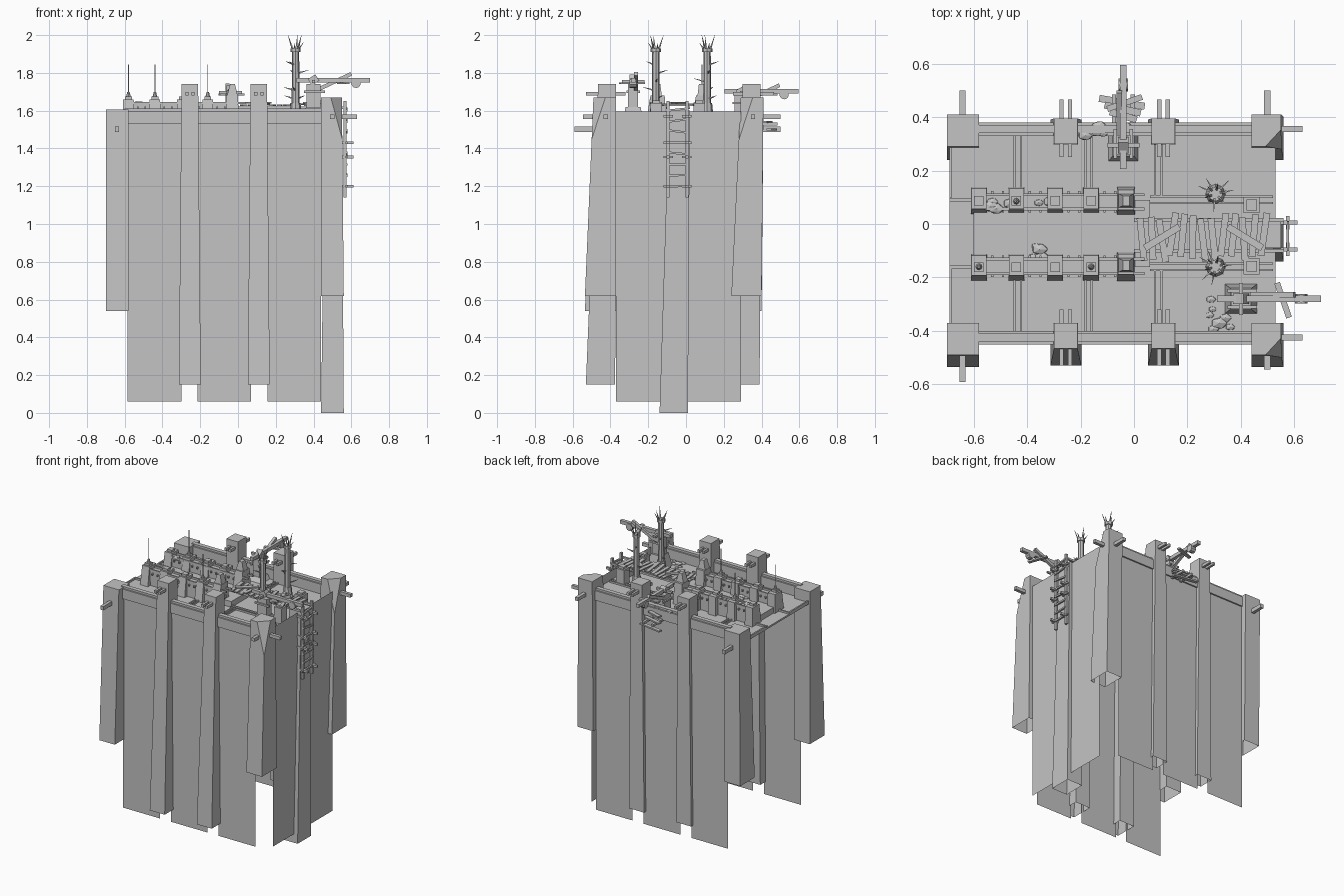
import bpy, bmesh, math, random
from mathutils import Vector, Matrix

cube = bpy.data.objects.get("Cube")
if cube:
    bpy.data.objects.remove(cube)
random.seed(4)

stone = bpy.data.materials.new("stone_grey")
stone.use_nodes = True
GREY = (0.55, 0.55, 0.55, 1)
stone.diffuse_color = GREY
stone.node_tree.nodes["Principled BSDF"].inputs["Base Color"].default_value = GREY


def finish(bm, name):
    bmesh.ops.recalc_face_normals(bm, faces=bm.faces)
    mesh = bpy.data.meshes.new(name)
    bm.to_mesh(mesh)
    bm.free()
    mesh.materials.append(stone)
    ob = bpy.data.objects.new(name, mesh)
    bpy.context.collection.objects.link(ob)
    return ob


def frustum(name, low, high, z0, z1, cut=None, hollow=False):
    """Block between two (x0, x1, y0, y1) rectangles; cut = chipped plane."""
    bm = bmesh.new()
    rings = [[bm.verts.new((r[i], r[j], z)) for i, j in ((0, 2), (1, 2), (1, 3), (0, 3))]
             for r, z in ((low, z0), (high, z1))]
    bm.faces.new(rings[1])
    for k in range(4):
        n = (k + 1) % 4
        bm.faces.new((rings[0][k], rings[0][n], rings[1][n], rings[1][k]))
    base = bm.faces.new(rings[0])
    if cut:
        bmesh.ops.bisect_plane(bm, geom=bm.verts[:] + bm.edges[:] + bm.faces[:],
                               plane_co=cut[0], plane_no=cut[1], clear_outer=True)
        bmesh.ops.holes_fill(bm, edges=[e for e in bm.edges if e.is_boundary])
    if hollow:
        bmesh.ops.recalc_face_normals(bm, faces=bm.faces)
        bm.faces.remove(base)
    return finish(bm, name)


def box(name, x0, x1, y0, y1, z0, z1):
    return frustum(name, (x0, x1, y0, y1), (x0, x1, y0, y1), z0, z1)


def sheet(name, a, b, z0, z1):
    """Upright single-sided wall panel between two plan points."""
    bm = bmesh.new()
    bm.faces.new([bm.verts.new(p) for p in ((*a, z0), (*b, z0), (*b, z1), (*a, z1))])
    return finish(bm, name)


def beam(name, a, b, w, h=None, tip=1.0, sides=4):
    """Straight bar from a to b; square by default, pointed when tip is small."""
    a, b = Vector(a), Vector(b)
    d = b - a
    bm = bmesh.new()
    r = w * 0.7071 if sides == 4 else w / 2
    bmesh.ops.create_cone(bm, cap_ends=True, segments=sides, radius1=r,
                          radius2=r * tip, depth=d.length)
    if sides == 4:
        bmesh.ops.rotate(bm, verts=bm.verts, matrix=Matrix.Rotation(math.pi / 4, 3, 'Z'))
    bmesh.ops.scale(bm, vec=(1, (h or w) / w, 1), verts=bm.verts)
    z = d.normalized()
    x = Vector((0, 0, 1)).cross(z)
    x = x.normalized() if x.length > 0.01 else Vector((1, 0, 0))
    rot = Matrix((x, z.cross(x), z)).transposed().to_4x4()
    bmesh.ops.transform(bm, verts=bm.verts, matrix=Matrix.Translation((a + b) / 2) @ rot)
    return finish(bm, name)


def rubble(name, cx, cy, z, rx, ry, count):
    for _ in range(count):
        bm = bmesh.new()
        bmesh.ops.create_icosphere(bm, subdivisions=1, radius=random.uniform(0.012, 0.026))
        bmesh.ops.scale(bm, vec=(1.3, 0.9, 0.6), verts=bm.verts)
        bmesh.ops.translate(bm, verts=bm.verts, vec=(cx + random.uniform(-rx, rx),
                                                     cy + random.uniform(-ry, ry), z))
        finish(bm, name)


DECK, WALK = 1.53, 1.57

# Deck slab and upright outer walls; the left side stays open
box("deck", -0.69, 0.53, -0.44, 0.37, DECK - 0.012, DECK)
for x0, x1 in ((-0.585, -0.30), (-0.215, 0.07), (0.155, 0.44)):
    sheet("front_wall", (x0, -0.435), (x1, -0.435), 0.06, 1.59)
    sheet("back_wall", (x1, 0.37), (x0, 0.37), 0.06, 1.59)
for y0, y1 in ((-0.37, -0.10), (-0.02, 0.29)):
    sheet("right_wall", (0.53, y0), (0.53, y1), 0.06, 1.595)

# Parapets along the front and back
for name, y0, y1 in (("front_parapet", -0.45, -0.40), ("back_parapet", 0.33, 0.38)):
    box(name, -0.60, 0.46, y0, y1, DECK, 1.598)
    box(name + "_coping", -0.60, 0.46, y0 + 0.01, y1 - 0.01, 1.598, 1.612)

# Corner pillars, chipped on the right side
for name, low, high in (("front", (-0.535, -0.37), (-0.49, -0.37)),
                        ("back", (0.24, 0.40), (0.29, 0.41))):
    frustum(name + "_left_corner_pillar", (-0.70, -0.58) + low, (-0.70, -0.58) + high,
            0.54, 1.607, hollow=True)
    frustum(name + "_right_corner_pillar", (0.44, 0.56) + low, (0.44, 0.55) + high, 0.62, 1.67,
            ((0.522, high[0] + 0.033, 1.67), (0.7, -0.65, 0.22)), hollow=True)

# Wall pillars with paired beams through their heads
for x in (-0.255, 0.11):
    for name, low, high, y0, y1 in (
            ("front", (-0.53, -0.375), (-0.465, -0.37), -0.53, -0.32),
            ("back", (0.285, 0.39), (0.30, 0.395), 0.25, 0.465)):
        frustum(name + "_wall_pillar", (x - 0.058, x + 0.058) + low,
                (x - 0.044, x + 0.044) + high, 0.15, 1.74, hollow=True)
        for s in (-0.016, 0.016):
            box(name + "_pillar_beam", x + s - 0.008, x + s + 0.008, y0, y1, 1.68, 1.70)
frustum("right_wall_pillar", (0.44, 0.56, -0.14, 0.01), (0.46, 0.55, -0.09, 0.02),
        0, 1.60, hollow=True)

# Beams jutting from the corner pillars
for y0, y1 in ((-0.59, -0.40), (0.35, 0.50)):
    box("left_corner_beam", -0.652, -0.63, y0, y1, 1.488, 1.515)
for y0, y1 in ((-0.545, -0.45), (0.35, 0.50)):
    box("right_corner_cross_beam", 0.487, 0.51, y0, y1, 1.557, 1.58)
for y in (-0.425, 0.355):
    box("right_corner_beam", 0.48, 0.63, y - 0.011, y + 0.011, 1.557, 1.58)

# Thin ribs dividing the deck
RIB = DECK + 0.012
for x in (-0.435, -0.17, 0.09):
    for s in (-0.012, 0.012):
        box("deck_rib", x + s - 0.004, x + s + 0.004, 0.10, 0.33, DECK, RIB)
        box("deck_rib", x + s - 0.004, x + s + 0.004, -0.40, -0.17, DECK, RIB)
for y in (-0.16, 0.09):
    for s in (-0.012, 0.012):
        box("long_rib", 0.06, 0.52, y + s - 0.004, y + s + 0.004, DECK, RIB)
    box("short_rib", -0.69, -0.60, y - 0.006, y + 0.006, DECK, RIB)
for y0, y1 in ((-0.37, -0.16), (0.10, 0.29)):
    box("left_edge_rib", -0.69, -0.68, y0, y1, DECK, RIB)

# Raised central walk, edged by low walls with merlons
box("central_walk", -0.60, 0.06, -0.16, 0.09, DECK, WALK)
for name, yc, out in (("front", -0.158, -1), ("back", 0.083, 1)):
    box(name + "_walk_wall", -0.60, 0.0, yc - 0.027, yc + 0.027, DECK, 1.635)
    for s in (-0.027, 0.027):
        box(name + "_walk_rail", -0.56, 0.04, yc + s - 0.005, yc + s + 0.005, 1.635, 1.647)
    for x in (-0.58, -0.44, -0.295, -0.16):
        y = yc + out * 0.004
        frustum(name + "_merlon", (x - 0.03, x + 0.03, y - 0.05, y + 0.05),
                (x - 0.028, x + 0.028, y - 0.03, y + 0.045), DECK, 1.66)
        box(name + "_merlon_cap", x - 0.018, x + 0.018, y - 0.018, y + 0.018, 1.66, 1.675)
        for k in (0.05, 0.09):
            box(name + "_peg", x + k - 0.004, x + k + 0.004, yc - 0.04, yc + 0.04, 1.61, 1.622)
    frustum(name + "_gate_tower", (-0.064, 0.004, yc - 0.055, yc + 0.055),
            (-0.06, 0.0, yc - 0.03, yc + 0.045), DECK, 1.68)
    frustum(name + "_gate_cap", (-0.058, -0.002, yc - 0.022, yc + 0.03),
            (-0.042, -0.016, yc - 0.015, yc + 0.022), 1.68, 1.74)
    y = yc - 0.012 if out > 0 else yc
    box(name + "_bridge_post", 0.41, 0.47, y - 0.03, y + 0.03, DECK, 1.64)
    box(name + "_bridge_post_cap", 0.42, 0.46, y - 0.02, y + 0.02, 1.64, 1.655)

# Aerials on three merlons
for x, y in ((-0.58, -0.16), (-0.44, 0.085), (-0.16, -0.16)):
    beam("aerial", (x, y, 1.66), (x, y, 1.845), 0.004)
    beam("aerial_foot", (x, y, 1.675), (x, y, 1.70), 0.024, tip=0.5, sides=8)

# Plank bridge
for y in (-0.10, 0.015):
    beam("bridge_runner", (0.0, y, 1.615), (0.56, y, 1.615), 0.014)
for i in range(13):
    x, j = 0.03 + i * 0.038, random.uniform(-0.015, 0.015)
    z = 1.628 + random.uniform(0, 0.006)
    beam("bridge_plank", (x - j, -0.13 + j, z), (x + j, 0.03 + j, z), 0.025, 0.008)
beam("loose_plank", (0.04, -0.09, 1.642), (0.17, -0.01, 1.642), 0.026, 0.008)
beam("loose_plank", (0.35, -0.01, 1.642), (0.48, -0.09, 1.642), 0.026, 0.008)

# Ladder hanging down the right side
for y in (-0.095, 0.005):
    beam("ladder_rail", (0.567, y, 1.14), (0.567, y, 1.65), 0.016)
    for z in (1.20, 1.355, 1.43, 1.57):
        beam("ladder_bracket", (0.52, y, z), (0.612, y, z), 0.015)
        beam("ladder_stub", (0.575, y - 0.025, z), (0.575, y + 0.025, z), 0.012)
for i in range(8):
    z = 1.20 + i * 0.058
    t = random.uniform(-0.008, 0.008)
    beam("ladder_rung", (0.575, -0.10, z - t), (0.575, 0.01, z + t), 0.011)

# Spiked masts
for name, y, turn in (("front_mast", -0.16, 2.6), ("back_mast", 0.112, 0.8)):
    x, top = 0.305, 1.93
    beam(name, (x, y, DECK), (x, y, top), 0.044, tip=0.85, sides=8)
    beam(name + "_foot", (x, y, DECK), (x, y, 1.64), 0.075, tip=0.7, sides=8)
    beam(name + "_collar", (x, y, top - 0.02), (x, y, top), 0.054, sides=8)
    for i in range(6):
        a = i * math.pi / 3 + 0.3
        c, s = math.cos(a), math.sin(a)
        beam(name + "_crown_spike", (x + 0.015 * c, y + 0.015 * s, top - 0.01),
             (x + 0.042 * c, y + 0.042 * s, 1.96 + 0.04 * (i % 2)), 0.009, tip=0.1)
    for i in range(5):
        a, z = turn + i * 1.9, 1.66 + i * 0.045
        c, s = math.cos(a), math.sin(a)
        beam(name + "_side_spike", (x, y, z), (x + 0.07 * c, y + 0.07 * s, z + 0.02),
             0.011, tip=0.1)


def crane(name, ox, oy, dz, turn):
    """Crane whose arm runs along local +x, turned about its post."""
    parts = [
        frustum("base", (-0.06, 0.06, -0.055, 0.055), (-0.04, 0.04, -0.04, 0.04), DECK, 1.62 + dz),
        box("post", -0.037, 0.037, -0.026, 0.026, 1.60 + dz, 1.74 + dz),
        beam("head", (-0.02, 0, 1.75 + dz), (0.02, 0, 1.775 + dz), 0.04),
        beam("arm", (-0.09, 0, 1.762 + dz), (0.30, 0, 1.762 + dz), 0.024),
        beam("brace", (0.03, 0.015, 1.715 + dz), (0.20, 0.015, 1.795 + dz), 0.02),
        beam("pulley", (0.225, -0.018, 1.745 + dz), (0.225, 0.018, 1.745 + dz), 0.05, sides=10),
        beam("cross_bar", (0, -0.06, 1.755 + dz), (0, 0.06, 1.755 + dz), 0.016),
        beam("skewed_bar", (0.135, 0.06, 1.745 + dz), (0.18, -0.07, 1.745 + dz), 0.022, 0.01)]
    for s in (-0.03, 0.03):
        parts.append(beam("post_bar", (-0.05, s, 1.70 + dz), (0.06, s, 1.70 + dz), 0.012))
    move = Matrix.Translation((ox, oy, 0)) @ Matrix.Rotation(turn, 4, 'Z')
    for ob in parts:
        ob.data.transform(move)
        ob.name = name + "_" + ob.name.split(".")[0]


crane("right_crane", 0.40, -0.28, 0, 0)
crane("back_crane", -0.04, 0.295, -0.06, math.pi / 2)

# Landing planks outside the back wall
for i, z in enumerate((1.50, 1.54, 1.57)):
    y = 0.47 - i * 0.025
    beam("landing_plank", (-0.13 + i * 0.02, y, z), (0.04 - i * 0.015, y - 0.03, z), 0.026, 0.01)
for x in (-0.075, -0.005):
    beam("landing_support", (x, 0.35, 1.53), (x, 0.485, 1.53), 0.016)

# Scattered rubble
rubble("back_rubble", -0.10, 0.35, 1.60, 0.09, 0.02, 9)
rubble("walk_rubble", -0.42, 0.075, 1.635, 0.12, 0.02, 7)
rubble("front_rubble", -0.36, -0.12, WALK, 0.03, 0.04, 5)
rubble("corner_rubble", 0.32, -0.34, DECK, 0.04, 0.06, 8)
